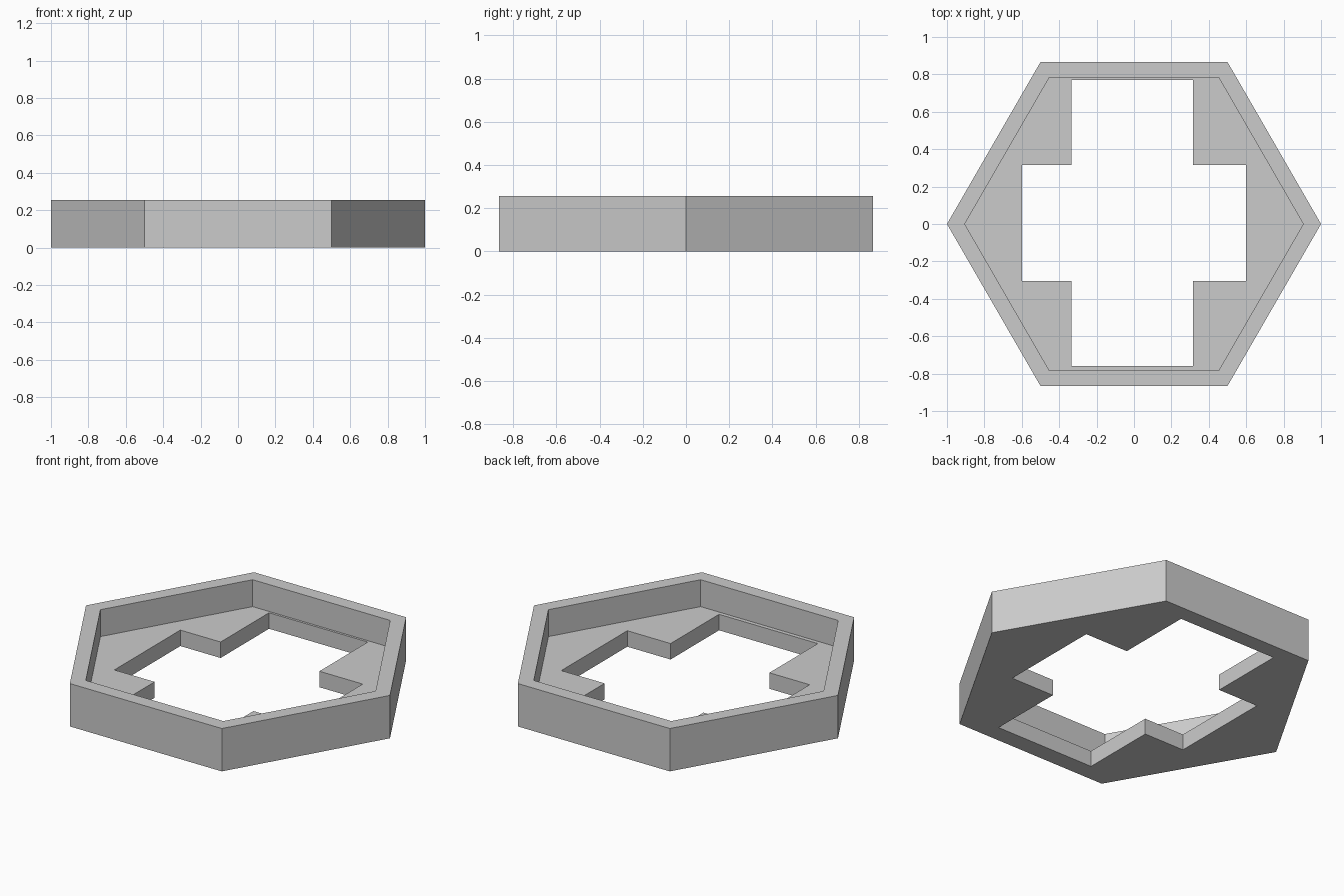
import bpy
import bmesh
from math import cos, sin, pi

cube = bpy.data.objects.get("Cube")
if cube:
    bpy.data.objects.remove(cube, do_unlink=True)

HEIGHT, FLOOR = 0.255, 0.095
OUTER, INNER = 1.0, 0.905

grey = bpy.data.materials.new("light grey")
grey.use_nodes = True
colour = (0.6, 0.6, 0.6, 1)
grey.diffuse_color = colour
grey.node_tree.nodes["Principled BSDF"].inputs["Base Color"].default_value = colour


def hexagon(radius):
    return [(radius * cos(i * pi / 3), radius * sin(i * pi / 3)) for i in range(6)]


# Cross-shaped opening: a tall slot and a wide slot overlapping
left, right, low, high = -0.335, 0.315, -0.76, 0.77
wide, wide_low, wide_high = 0.6, -0.305, 0.315
cross = [(left, low), (right, low), (right, wide_low), (wide, wide_low),
         (wide, wide_high), (right, wide_high), (right, high), (left, high),
         (left, wide_high), (-wide, wide_high), (-wide, wide_low), (left, wide_low)]

bm = bmesh.new()


def ring(points, z):
    return [bm.verts.new((x, y, z)) for x, y in points]


def bridge(a, b):
    for i in range(len(a)):
        j = (i + 1) % len(a)
        bm.faces.new((a[i], a[j], b[j], b[i]))


def fill_between(a, b):
    edges = []
    for loop in (a, b):
        for i, v in enumerate(loop):
            w = loop[(i + 1) % len(loop)]
            edges.append(bm.edges.get((v, w)) or bm.edges.new((v, w)))
    bmesh.ops.triangle_fill(bm, edges=edges, use_beauty=True)


# Raised rim
outer_bottom, outer_top = ring(hexagon(OUTER), 0), ring(hexagon(OUTER), HEIGHT)
inner_top, inner_floor = ring(hexagon(INNER), HEIGHT), ring(hexagon(INNER), FLOOR)
bridge(outer_bottom, outer_top)
bridge(outer_top, inner_top)
bridge(inner_top, inner_floor)

# Recessed floor, pierced by the cross
cross_top, cross_bottom = ring(cross, FLOOR), ring(cross, 0)
bridge(cross_top, cross_bottom)
fill_between(inner_floor, cross_top)
fill_between(outer_bottom, cross_bottom)

bmesh.ops.recalc_face_normals(bm, faces=bm.faces[:])
mesh = bpy.data.meshes.new("hexagonal_tray")
bm.to_mesh(mesh)
bm.free()
mesh.materials.append(grey)
bpy.context.collection.objects.link(bpy.data.objects.new("hexagonal_tray", mesh))
